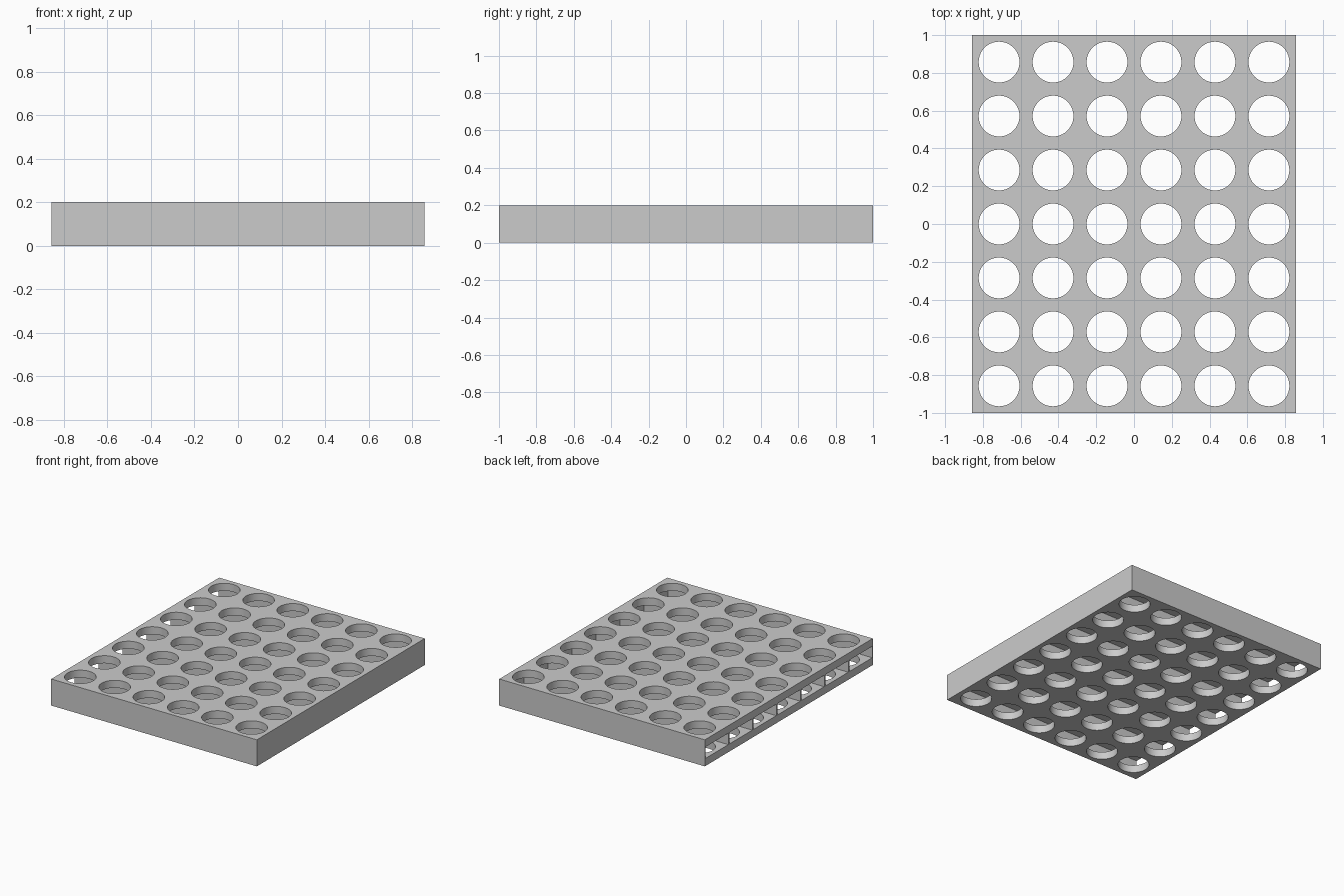
import bpy, bmesh, math
from mathutils import Matrix, Vector

if "Cube" in bpy.data.objects:
    bpy.data.objects.remove(bpy.data.objects["Cube"])

COLS, ROWS = 6, 7
PITCH = 2.0 / ROWS
HEIGHT, PLATE = 0.20, 0.057      # overall height, top/bottom plate thickness
RADIUS = 0.108                   # hole radius
WALL = 0.012                     # thin divider between channels
HALF_X, HALF_Y = COLS * PITCH / 2, 1.0


def add_box(bm, lo, hi):
    lo, hi = Vector(lo), Vector(hi)
    size = hi - lo
    bmesh.ops.create_cube(bm, size=1, matrix=Matrix.Translation((lo + hi) / 2)
                          @ Matrix.Diagonal((*size, 1)))


def make_object(name, bm):
    mesh = bpy.data.meshes.new(name)
    bm.to_mesh(mesh)
    bm.free()
    obj = bpy.data.objects.new(name, mesh)
    bpy.context.collection.objects.link(obj)
    return obj


# Solid block
bm = bmesh.new()
add_box(bm, (-HALF_X, -HALF_Y, 0), (HALF_X, HALF_Y, HEIGHT))
tray = make_object("perforated_tray", bm)

# Seven flat channels, open on the left side only
bm = bmesh.new()
for r in range(ROWS):
    y = (r - (ROWS - 1) / 2) * PITCH
    w = (PITCH - WALL) / 2
    add_box(bm, (-HALF_X - 0.1, y - w, PLATE), (HALF_X - 0.01, y + w, HEIGHT - PLATE))
channels = make_object("channel_cutter", bm)

# Grid of round holes through both plates
bm = bmesh.new()
for r in range(ROWS):
    for c in range(COLS):
        x = (c - (COLS - 1) / 2) * PITCH
        y = (r - (ROWS - 1) / 2) * PITCH
        bmesh.ops.create_cone(bm, cap_ends=True, segments=64, radius1=RADIUS,
                              radius2=RADIUS, depth=HEIGHT * 2,
                              matrix=Matrix.Translation((x, y, HEIGHT / 2)))
holes = make_object("hole_cutter", bm)

# Cut, then bake the result and drop the cutters
for cutter in (channels, holes):
    cutter.hide_render = True
    mod = tray.modifiers.new(cutter.name, 'BOOLEAN')
    mod.operation, mod.solver, mod.object = 'DIFFERENCE', 'EXACT', cutter
baked = bpy.data.meshes.new_from_object(
    tray.evaluated_get(bpy.context.evaluated_depsgraph_get()))
tray.modifiers.clear()
tray.data = baked
for cutter in (channels, holes):
    bpy.data.objects.remove(cutter)

# One light grey colour
grey = bpy.data.materials.new("light_grey")
grey.diffuse_color = (0.6, 0.6, 0.6, 1)
grey.use_nodes = True
grey.node_tree.nodes["Principled BSDF"].inputs["Base Color"].default_value = grey.diffuse_color
tray.data.materials.clear()
tray.data.materials.append(grey)

# Smooth hole walls, sharp edges elsewhere
bpy.context.view_layer.objects.active = tray
tray.select_set(True)
bpy.ops.object.shade_smooth_by_angle(angle=math.radians(30))
